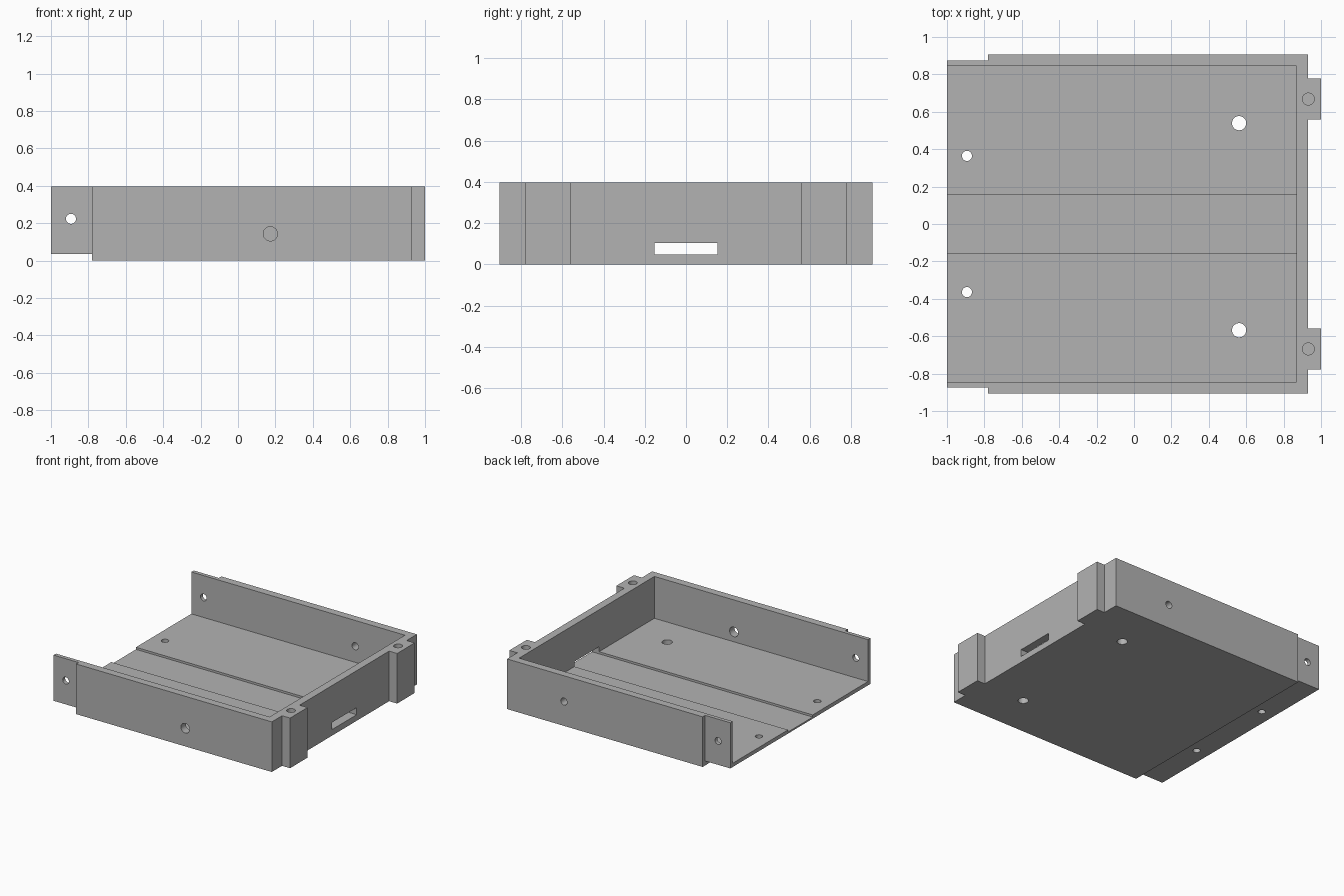
import bpy
import bmesh
from math import radians
from mathutils import Matrix

cube = bpy.data.objects.get("Cube")
if cube:
    bpy.data.objects.remove(cube)

grey = bpy.data.materials.new("plain grey")
grey.use_nodes = True
colour = (0.45, 0.45, 0.45, 1)
grey.diffuse_color = colour
grey.node_tree.nodes["Principled BSDF"].inputs["Base Color"].default_value = colour

HEIGHT, FLOOR, CHANNEL = 0.396, 0.065, 0.048
STEP_X = -0.78


def make_object(name, bm):
    bmesh.ops.recalc_face_normals(bm, faces=bm.faces)
    mesh = bpy.data.meshes.new(name)
    bm.to_mesh(mesh)
    bm.free()
    mesh.materials.append(grey)
    ob = bpy.data.objects.new(name, mesh)
    bpy.context.collection.objects.link(ob)
    return ob


def cut(cutter):
    """Subtract a cutter from the tray and discard it."""
    cutter.hide_render = True
    mod = tray.modifiers.new(cutter.name, 'BOOLEAN')
    mod.operation = 'DIFFERENCE'
    mod.solver = 'EXACT'
    mod.object = cutter
    bpy.context.view_layer.objects.active = tray
    bpy.ops.object.modifier_apply(modifier=mod.name)
    bpy.data.objects.remove(cutter)


def cut_box(name, x, y, z):
    bm = bmesh.new()
    spans = (x, y, z)
    centre = [(a + b) / 2 for a, b in spans]
    size = [b - a for a, b in spans]
    bmesh.ops.create_cube(bm, size=1, matrix=Matrix.Translation(centre) @ Matrix.Diagonal(size + [1]))
    cut(make_object(name, bm))


def cut_hole(name, centre, radius, depth, axis='Z'):
    bm = bmesh.new()
    turn = Matrix.Rotation(radians(90), 4, 'X') if axis == 'Y' else Matrix()
    bmesh.ops.create_cone(bm, cap_ends=True, segments=32, radius1=radius, radius2=radius,
                          depth=depth, matrix=Matrix.Translation(centre) @ turn)
    cut(make_object(name, bm))


# Tray block: footprint with narrowed open end and two mounting tabs
half = [(-1, 0.875), (STEP_X, 0.875), (STEP_X, 0.906), (0.93, 0.906),
        (0.93, 0.778), (1, 0.778), (1, 0.559), (0.93, 0.559)]
outline = half + [(x, -y) for x, y in reversed(half)]
bm = bmesh.new()
base = bm.faces.new([bm.verts.new((x, y, 0)) for x, y in outline])
top = bmesh.ops.extrude_face_region(bm, geom=[base])["geom"]
bmesh.ops.translate(bm, vec=(0, 0, HEIGHT), verts=[v for v in top if isinstance(v, bmesh.types.BMVert)])
tray = make_object("open_tray", bm)

# Inside, floor channel, underside step and cable slot
cut_box("cavity", (-1.2, 0.868), (-0.845, 0.845), (FLOOR, 0.6))
cut_box("channel", (-1.2, 0.868), (-0.154, 0.154), (CHANNEL, 0.2))
cut_box("underside_step", (-1.2, STEP_X), (-1, 1), (-0.1, 0.035))
cut_box("cable_slot", (0.8, 1.1), (-0.154, 0.154), (CHANNEL, 0.104))

# Floor holes, end-wall holes and blind tab holes on both sides
for side in (-1, 1):
    cut_hole("floor_end_hole", (-0.893, side * 0.364, 0), 0.027, 0.4)
    cut_hole("wall_end_hole", (-0.893, side * 0.86, 0.223), 0.027, 0.2, 'Y')
    cut_hole("tab_hole", (0.932, side * 0.668, HEIGHT), 0.032, 0.4)
for y in (0.539, -0.568):
    cut_hole("floor_large_hole", (0.562, y, 0), 0.038, 0.4)

# Single holes in the long walls
cut_hole("front_wall_hole", (0.173, -0.875, 0.143), 0.038, 0.2, 'Y')
cut_hole("back_wall_hole", (0.433, 0.875, 0.192), 0.028, 0.2, 'Y')

bpy.ops.object.select_all(action='DESELECT')
tray.select_set(True)
bpy.context.view_layer.objects.active = tray
bpy.ops.object.shade_smooth_by_angle(angle=radians(30))
